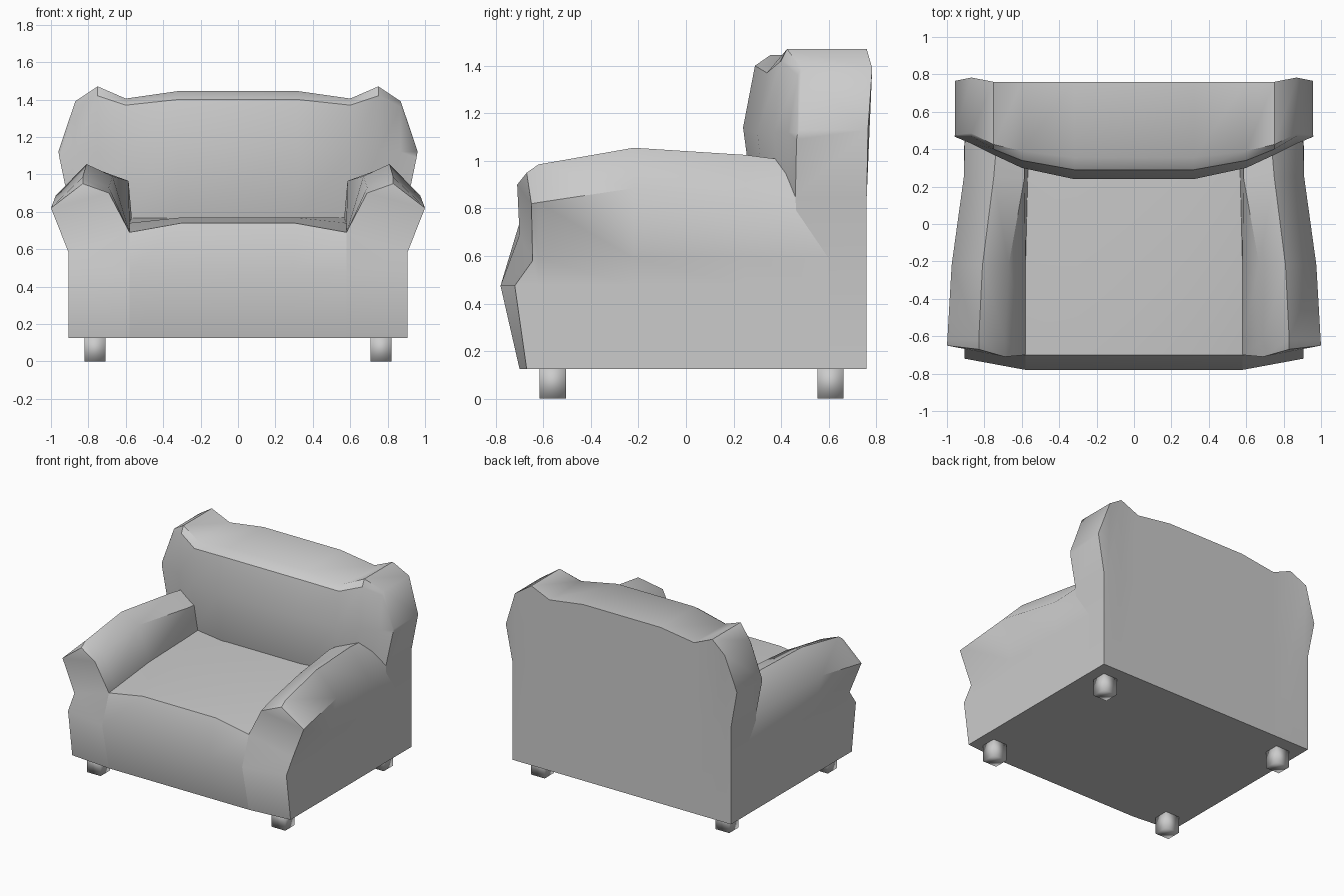
import bpy, bmesh, math

if "Cube" in bpy.data.objects:
    bpy.data.objects.remove(bpy.data.objects["Cube"])


def loft(name, sections, mirror=False, angle=50):
    """Skin closed cross-sections and zip both ends shut with quads."""
    bm = bmesh.new()
    rings = [[bm.verts.new(p) for p in s] for s in sections]
    n = len(rings[0])
    for a, b in zip(rings, rings[1:]):
        for i in range(n):
            j = (i + 1) % n
            bm.faces.new((a[i], a[j], b[j], b[i]))
    for r in (rings[0], rings[-1]):
        for i in range((n - 1) // 2):
            face = []
            for k in (i, i + 1, n - 2 - i, n - 1 - i):
                if r[k] not in face:
                    face.append(r[k])
            bm.faces.new(face)
    bmesh.ops.recalc_face_normals(bm, faces=bm.faces)
    me = bpy.data.meshes.new(name)
    bm.to_mesh(me)
    bm.free()
    ob = bpy.data.objects.new(name, me)
    bpy.context.collection.objects.link(ob)
    if mirror:
        ob.modifiers.new("Mirror", 'MIRROR')
    bpy.ops.object.select_all(action='DESELECT')
    ob.select_set(True)
    bpy.context.view_layer.objects.active = ob
    bpy.ops.object.shade_smooth_by_angle(angle=math.radians(angle))
    return ob


# Seat: side profile swept across x, front edge dips toward the arms
def seat_section(x, front, mid):
    prof = [(-0.70, 0.125), (-0.78, 0.475), (-0.70, front), (-0.22, mid),
            (0.40, 0.77), (0.60, 0.125)]
    return [(x, y, z) for y, z in prof]


loft("seat", [seat_section(-0.58, 0.69, 0.74), seat_section(-0.30, 0.74, 0.77),
              seat_section(0.30, 0.74, 0.77), seat_section(0.58, 0.69, 0.74)])


# Arms: flared cross-sections running front to back
def arm_section(y, inner, shoulder, top, outer):
    return [(0.58, y, 0.125), (0.58, y, 0.475), (*inner[:1], y, inner[1]),
            (shoulder[0], y, shoulder[1]), (top[0], y, top[1]),
            (outer[0], y, outer[1]), (0.905, y, 0.59), (0.905, y, 0.475),
            (0.905, y, 0.125)]


arm_front = [(0.58, -0.70, 0.125), (0.58, -0.78, 0.475), (0.58, -0.70, 0.69),
             (0.69, -0.71, 0.90), (0.83, -0.67, 0.95), (1.0, -0.65, 0.82),
             (0.905, -0.645, 0.58), (0.905, -0.72, 0.475), (0.905, -0.67, 0.125)]
loft("arm", [arm_front,
             arm_section(-0.62, (0.58, 0.69), (0.69, 0.93), (0.83, 0.985), (0.998, 0.825)),
             arm_section(-0.22, (0.58, 0.74), (0.67, 0.99), (0.81, 1.055), (0.975, 0.885)),
             arm_section(0.25, (0.568, 0.77), (0.585, 0.965), (0.75, 1.025), (0.91, 0.835)),
             arm_section(0.60, (0.568, 0.77), (0.585, 0.93), (0.72, 0.98), (0.90, 0.86))],
     mirror=True)


# Back: vertical profiles swept across x, with raised corners and a soft front
def back_section(x, ys, zs, rear=0.76):
    low, bulge, upper, lip = ys
    zb, zu, zt = zs
    return [(x, 0.5, 0.125), (x, low, 0.77), (x, bulge, zb), (x, upper, zu),
            (x, lip, zt), (x, rear, zt), (x, 0.76, 0.85), (x, 0.76, 0.125)]


half = [back_section(0.32, (0.29, 0.24, 0.29, 0.355), (1.14, 1.40, 1.445)),
        back_section(0.60, (0.34, 0.30, 0.34, 0.39), (1.12, 1.37, 1.405)),
        back_section(0.75, (0.40, 0.37, 0.40, 0.425), (1.12, 1.42, 1.47)),
        back_section(0.87, (0.45, 0.43, 0.47, 0.485), (1.12, 1.36, 1.39), 0.783),
        [(0.905, 0.50, 0.125), (0.905, 0.46, 0.85), (0.955, 0.465, 1.09),
         (0.96, 0.47, 1.12), (0.958, 0.475, 1.13), (0.958, 0.765, 1.13),
         (0.905, 0.76, 0.85), (0.905, 0.76, 0.125)]]
left = [[(-x, y, z) for x, y, z in s] for s in reversed(half)]
loft("back", left + half, angle=40)

# Legs: four short square blocks
for y, name in ((-0.56, "front_leg"), (0.607, "rear_leg")):
    loft(name, [[(0.765 + sx * 0.057, y + sy * 0.055, z)
                 for sx, sy in ((-1, -1), (1, -1), (1, 1), (-1, 1))]
                for z in (0.0, 0.14)], mirror=True, angle=100)
